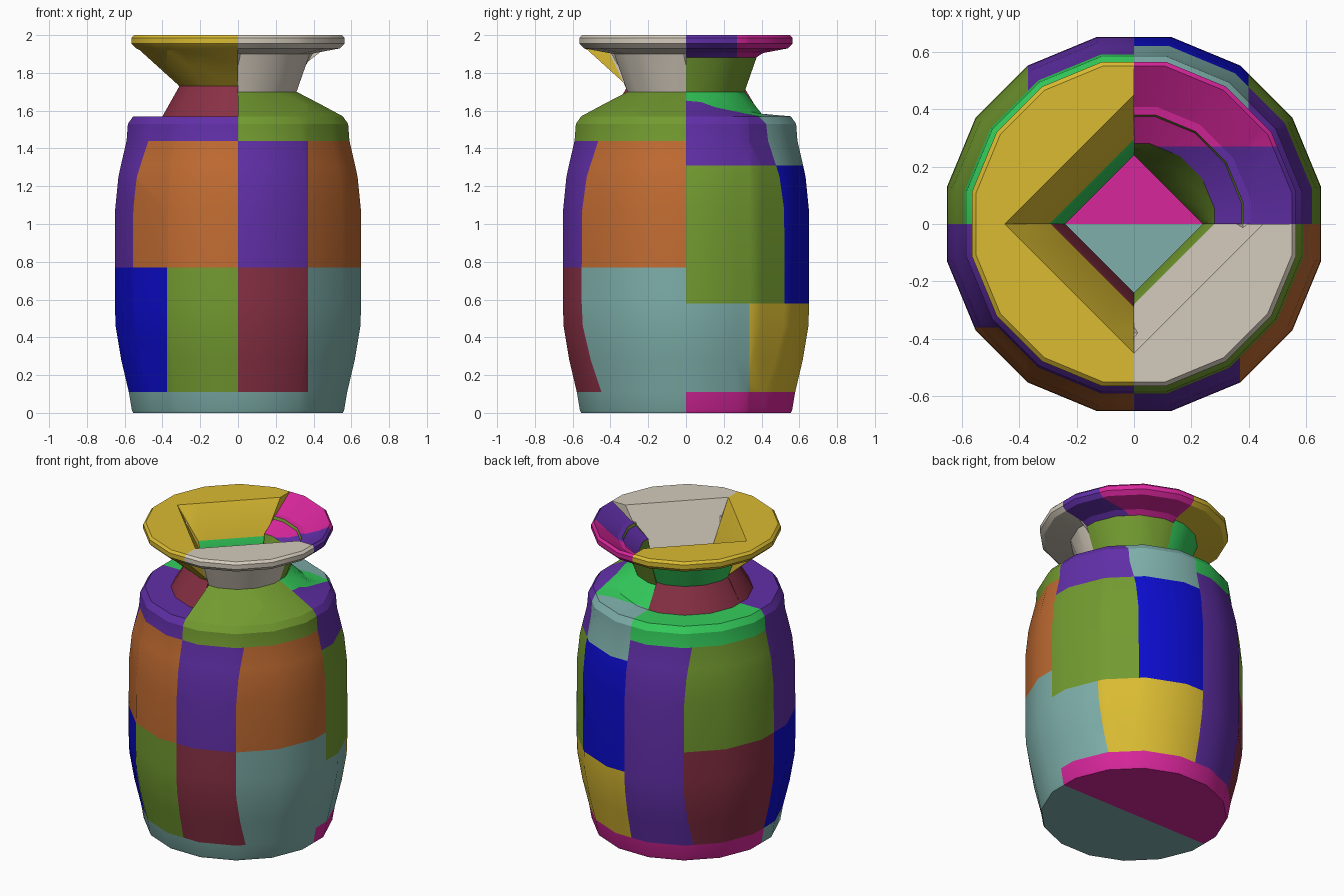
import bpy, bmesh, math
from mathutils import Vector

cube = bpy.data.objects.get("Cube")
if cube:
    bpy.data.objects.remove(cube)

# Flat colours, given as sRGB bytes and stored as linear values
COLOURS = {
    "yellow": (218, 187, 50), "purple": (97, 47, 168), "blue": (12, 12, 205),
    "olive_green": (115, 155, 48), "maroon": (136, 48, 68), "pale_teal": (126, 175, 170),
    "orange": (194, 108, 50), "magenta": (215, 38, 155), "bright_green": (52, 205, 92),
    "beige": (212, 203, 188),
}
NAMES = list(COLOURS)
BODY, CAP = "body", "cap"          # coloured later by a rule
TAGS = NAMES + [BODY, CAP]


def linear(c):
    c /= 255
    return c / 12.92 if c <= 0.04045 else ((c + 0.055) / 1.055) ** 2.4


def make_material(name, rgb):
    m = bpy.data.materials.new(name)
    m.use_nodes = True
    col = tuple(linear(c) for c in rgb) + (1.0,)
    m.diffuse_color = col
    bsdf = m.node_tree.nodes["Principled BSDF"]
    bsdf.inputs["Base Color"].default_value = col
    bsdf.inputs["Roughness"].default_value = 0.6
    return m


MATS = [make_material(n, c) for n, c in COLOURS.items()]

# Outer barrel (radius, z), shared by all quarters
BARREL = [(.555, 0), (.562, .015), (.578, .11), (.618, .28), (.648, .46), (.652, .58),
          (.652, .77), (.65, 1.08), (.633, 1.25), (.62, 1.31), (.59, 1.44),
          (.583, 1.53), (.555, 1.57)]
RIM = [(.54, 1.93), (.565, 1.955), (.565, 1.985), (.55, 2.0)]


def ring(r, z, col, r_end=None, z_end=None):
    """Sixteen-sided ring; it may change along the quarter."""
    def f(t):
        k = t / 90
        rr = r if r_end is None else r + (r_end - r) * k
        zz = z if z_end is None else z + (z_end - z) * k
        corner = 1 if t in (0, 90) else 1 / math.cos(math.radians(11.25))
        return rr * corner, zz
    return f, col


def diamond(d, z, col):
    """Straight 45 degree edge across the quarter."""
    def f(t):
        a = math.radians(t)
        return d / (math.cos(a) + math.sin(a)), z
    return f, col


def rim(col):
    return [ring(r, z, col) for r, z in RIM]


def hollow(neck_col):
    """Inside of the neck, shaft and floor, back to the axis."""
    return [diamond(.24, 1.57, neck_col), diamond(.24, .11, BODY),
            ring(0, .11, BODY), ring(0, 0, BODY)]


# Colour rules for the barrel blocks
def front_left(x, y, z):
    if z < .11: return "pale_teal"
    if z < .77: return "maroon" if x < .37 else "pale_teal"
    if z < 1.44: return "purple" if x < .37 else "orange"
    return "olive_green"


def front_right(x, y, z):
    if z < .11: return "pale_teal"
    if z < .77: return "olive_green" if x > -.375 else "blue"
    if z < 1.44: return "orange" if y < -.36 else "purple"
    return "purple"


def back_right(x, y, z):
    if z < .11: return "magenta"
    if z < 1.44:
        if x > -.37: return "purple"
        return "maroon" if z < .77 else "olive_green"
    return "bright_green"


def back_left(x, y, z):
    if z < .11: return "magenta"
    if z < .58: return "pale_teal" if y < .335 else "yellow"
    if z < 1.31: return "blue" if x < .4 else "olive_green"
    if z < 1.56: return "pale_teal" if x < .4 else "purple"
    if z < 1.72:                       # sloping shoulder
        if x > .4: return "purple"
        return "pale_teal" if y > .4 else "bright_green"
    return "purple" if y < .27 else "magenta"


# name, start angle, barrel rule, neck profile, cuts (axis, offset), cap colours (low, high)
QUARTERS = [
    ("front_left_quarter", 270, front_left,
     [ring(.44, 1.632, "olive_green"), ring(.31, 1.70, "olive_green"), ring(.38, 1.90, "beige")]
     + rim("beige") + [diamond(.45, 2.0, "beige"), diamond(.28, 1.70, "beige")]
     + hollow("olive_green"),
     [(0, .37)], ("olive_green", "beige")),
    ("front_right_quarter", 180, front_right,
     [ring(.40, 1.57, "purple"), ring(.31, 1.73, "maroon"), ring(.52, 1.92, "yellow")]
     + rim("yellow") + [diamond(.45, 2.0, "yellow"), diamond(.29, 1.75, "yellow")]
     + hollow("maroon"),
     [(0, -.375), (1, -.36)], ("maroon", "yellow")),
    ("back_right_quarter", 90, back_right,
     [ring(.40, 1.57, "bright_green"), ring(.31, 1.72, "maroon"), ring(.38, 1.90, "bright_green")]
     + rim("yellow") + [diamond(.45, 2.0, "yellow"), diamond(.295, 1.80, "yellow")]
     + hollow("bright_green"),
     [(0, -.37)], ("maroon", "yellow")),
    ("back_left_quarter", 0, back_left,
     [ring(.44, 1.632, BODY, .40, 1.57), ring(.31, 1.70, BODY), ring(.38, 1.90, "olive_green")]
     + [ring(r, z, BODY) for r, z in RIM] + [ring(.28, 1.82, BODY)]
     + hollow("olive_green"),
     [(0, .4), (1, .4), (1, .335), (1, .27)], ("bright_green", "olive_green")),
]
STEPS = [0, 11.25, 33.75, 56.25, 78.75, 90]


def build_quarter(name, start, rule, neck, cuts, cap_cols):
    profile = [ring(r, z, BODY) for r, z in BARREL] + neck
    bm = bmesh.new()
    cols = []
    for t in STEPS:
        a = math.radians(start + t)
        col = []
        for f, _ in profile:
            r, z = f(t)
            col.append(bm.verts.new((r * math.cos(a), r * math.sin(a), z)))
        cols.append(col)
    n = len(profile)
    # Swept walls
    for c0, c1 in zip(cols, cols[1:]):
        for i in range(n):
            j = (i + 1) % n
            if i == n - 2:             # segment lying on the axis
                continue
            face = bm.faces.new((c0[i], c1[i], c1[j], c0[j]))
            face.material_index = TAGS.index(profile[j][1])
    # Flat ends of the quarter
    for col in (cols[0], cols[-1]):
        bm.faces.new(col).material_index = TAGS.index(CAP)
    bmesh.ops.remove_doubles(bm, verts=bm.verts[:], dist=1e-5)
    bmesh.ops.recalc_face_normals(bm, faces=bm.faces[:])
    # Cut along the block borders
    for axis, off in cuts + [(2, 1.57), (2, 1.715)]:
        no = Vector((0, 0, 0))
        no[axis] = 1
        bmesh.ops.bisect_plane(bm, geom=bm.verts[:] + bm.edges[:] + bm.faces[:],
                               dist=1e-4, plane_co=no * off, plane_no=no)
    # Colour by rule, dropping the hidden ends inside the barrel
    hidden = []
    for face in bm.faces:
        tag = TAGS[face.material_index]
        c = face.calc_center_median()
        if tag == BODY:
            face.material_index = NAMES.index(rule(*c))
        elif tag == CAP:
            if c.z < 1.57:
                hidden.append(face)
            face.material_index = NAMES.index(cap_cols[c.z > 1.715])
    bmesh.ops.delete(bm, geom=hidden, context='FACES')
    me = bpy.data.meshes.new(name)
    bm.to_mesh(me)
    bm.free()
    for m in MATS:
        me.materials.append(m)
    ob = bpy.data.objects.new(name, me)
    bpy.context.collection.objects.link(ob)
    bpy.ops.object.select_all(action='DESELECT')
    ob.select_set(True)
    bpy.context.view_layer.objects.active = ob
    bpy.ops.object.shade_smooth_by_angle(angle=math.radians(26))


for q in QUARTERS:
    build_quarter(*q)
